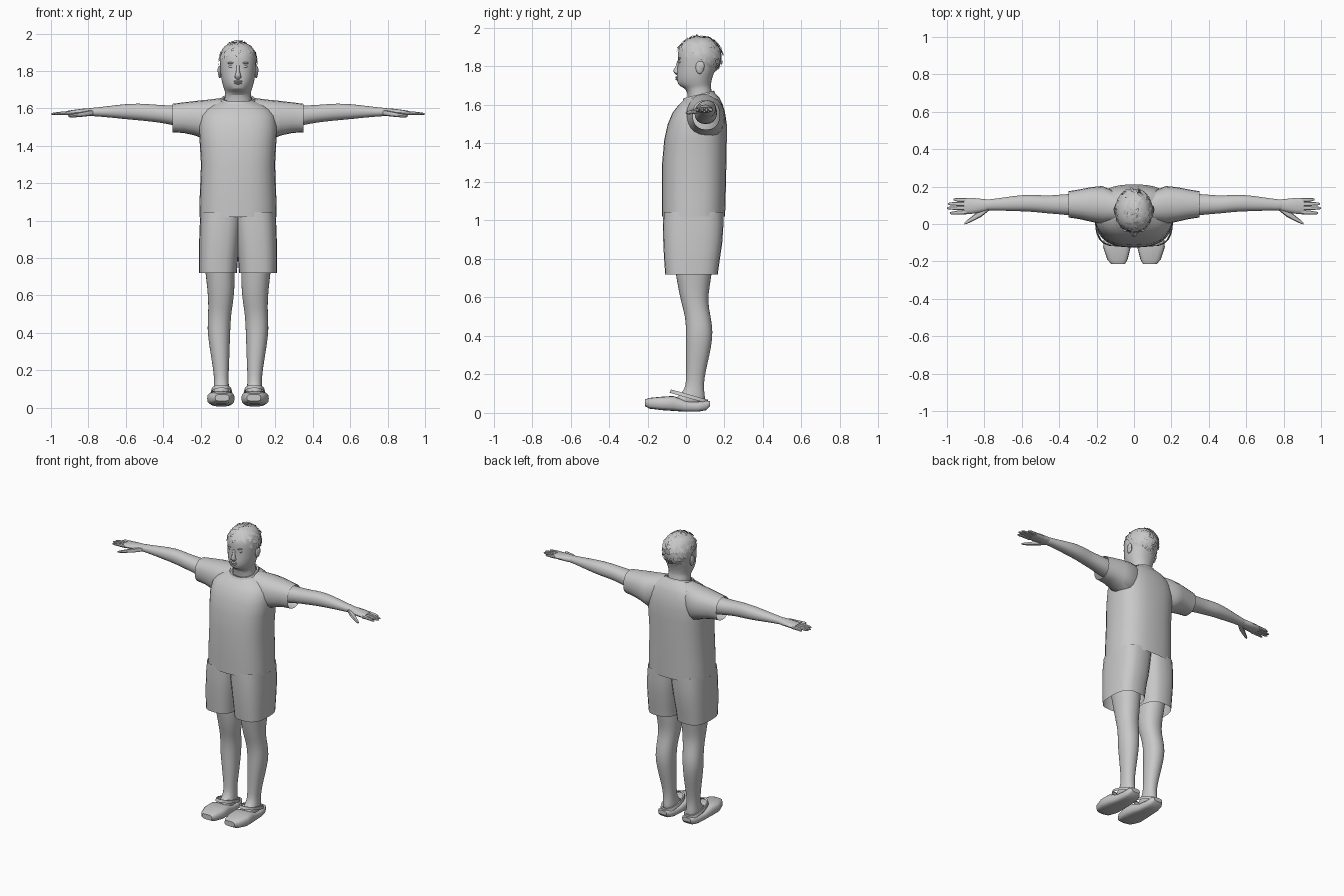
import bpy, bmesh, math, random
from mathutils import Vector, Matrix

random.seed(4)
GREY = bpy.data.materials.new("plain grey")
GREY.diffuse_color = (0.58, 0.58, 0.58, 1)


def finish(name, bm, mirror=False, subsurf=0):
    me = bpy.data.meshes.new(name)
    bm.to_mesh(me)
    bm.free()
    me.materials.append(GREY)
    ob = bpy.data.objects.new(name, me)
    bpy.context.collection.objects.link(ob)
    if mirror:
        ob.modifiers.new("mirror", 'MIRROR').use_mirror_merge = False
    if subsurf:
        m = ob.modifiers.new("smooth", 'SUBSURF')
        m.levels = m.render_levels = subsurf
    return ob


def loft(bm, axis, sections, n=20, e=2.2, caps=(True, True)):
    """Rings along an axis; section = (position, u0, u1, v0, v1[, tilt])."""
    rings = []
    for t, u0, u1, v0, v1, *tilt in sections:
        ring = []
        for i in range(n):
            a = 2 * math.pi * i / n
            c, s = math.cos(a), math.sin(a)
            u = (u0 + u1) / 2 + (u1 - u0) / 2 * math.copysign(abs(c) ** (2 / e), c)
            dv = (v1 - v0) / 2 * math.copysign(abs(s) ** (2 / e), s)
            v = (v0 + v1) / 2 + dv
            w = t + (tilt[0] * dv if tilt else 0)
            ring.append(bm.verts.new({'x': (w, u, v), 'y': (u, w, v), 'z': (u, v, w)}[axis]))
        rings.append(ring)
    faces = []
    for a, b in zip(rings, rings[1:]):
        for i in range(n):
            j = (i + 1) % n
            faces.append(bm.faces.new((a[i], a[j], b[j], b[i])))
    if caps[0]:
        faces.append(bm.faces.new(rings[0][::-1]))
    if caps[1]:
        faces.append(bm.faces.new(rings[-1]))
    # the y axis mapping reverses the winding
    if axis == 'y':
        bmesh.ops.reverse_faces(bm, faces=faces)
    return rings


def part(name, axis, sections, mirror=False, subsurf=0, **kw):
    bm = bmesh.new()
    loft(bm, axis, sections, **kw)
    return finish(name, bm, mirror, subsurf)


def blob(bm, loc, size, seg=12):
    m = Matrix.Translation(loc) @ Matrix.Diagonal((*size, 1))
    bmesh.ops.create_uvsphere(bm, u_segments=seg, v_segments=8, radius=1, matrix=m)


# shirt body, open at the hem and the collar
part("shirt", 'z', [
    (1.02, -.207, .207, -.125, .203), (1.12, -.205, .205, -.126, .206),
    (1.30, -.198, .198, -.124, .21), (1.42, -.205, .205, -.113, .212),
    (1.50, -.21, .21, -.095, .212), (1.56, -.2, .2, -.07, .203),
    (1.595, -.178, .178, -.05, .19, .08), (1.62, -.145, .145, -.034, .175, .15),
    (1.645, -.09, .09, -.014, .148, .25)], n=28, e=2.6, caps=(False, False))
# raised collar edge
part("collar", 'z', [
    (1.643, -.094, .094, -.018, .15, .25), (1.655, -.088, .088, -.012, .146, .25),
    (1.652, -.076, .076, -.002, .138, .25)], n=28, caps=(False, False))
# short sleeves
part("sleeves", 'x', [
    (.09, .01, .17, 1.46, 1.655), (.17, -.0, .203, 1.43, 1.645),
    (.23, .012, .197, 1.455, 1.639), (.29, .026, .185, 1.468, 1.632),
    (.35, .035, .175, 1.472, 1.624)], mirror=True, e=2.3, caps=(False, False))

# shorts: one tube per leg, meeting on the centre seam
part("shorts", 'z', [
    (.72, .006, .208, -.108, .165), (.80, .0, .209, -.114, .176),
    (.88, -.01, .208, -.118, .188), (.97, -.02, .205, -.12, .194),
    (1.045, -.03, .2, -.117, .194)], mirror=True, n=24, e=2.8, caps=(False, False))

# legs running down into the feet
part("legs", 'z', [
    (.86, .02, .19, -.075, .15), (.74, .016, .178, -.058, .138),
    (.66, .016, .168, -.044, .125), (.58, .022, .160, -.028, .113),
    (.50, .036, .160, -.004, .130), (.42, .04, .166, -.001, .142),
    (.34, .043, .156, -.001, .132), (.25, .046, .141, .0, .111),
    (.17, .050, .129, .0, .094), (.12, .049, .128, -.006, .094),
    (.085, .044, .132, -.045, .10), (.04, .04, .138, -.1, .105)],
    mirror=True, subsurf=1, n=16)

# clogs: sole with rocker toe, closed front and open heel
bm = bmesh.new()
loft(bm, 'y', [
    (-.213, .048, .122, .035, .07), (-.19, .034, .143, .022, .078),
    (-.125, .018, .165, .014, .084), (-.065, .02, .16, .01, .088),
    (0, .032, .148, .006, .062), (.06, .037, .143, .006, .058),
    (.105, .044, .136, .014, .064), (.125, .058, .122, .035, .062)], n=16, e=3.4)
finish("clogs", bm, mirror=True)
# strap over the instep and round the heel
bm = bmesh.new()
loft(bm, 'z', [
    (.076, .03, .146, -.085, .118, -.28), (.095, .034, .142, -.078, .114, -.28),
    (.094, .042, .134, -.066, .104, -.28)], n=20, caps=(False, False))
finish("straps", bm, mirror=True)

# bare arms
part("arms", 'x', [
    (.2, .04, .165, 1.49, 1.62), (.33, .042, .162, 1.503, 1.616),
    (.38, .050, .160, 1.517, 1.616), (.46, .055, .151, 1.528, 1.622),
    (.53, .064, .158, 1.535, 1.627), (.60, .067, .156, 1.541, 1.624),
    (.69, .070, .144, 1.551, 1.613), (.77, .074, .131, 1.558, 1.603),
    (.81, .070, .132, 1.558, 1.602)], mirror=True, subsurf=1, n=16)
# hands: palm, four fingers and a thumb
bm = bmesh.new()
loft(bm, 'x', [
    (.78, .073, .131, 1.56, 1.601), (.82, .062, .135, 1.558, 1.599),
    (.87, .054, .140, 1.560, 1.593), (.91, .054, .138, 1.562, 1.587)], n=12)
for y, tip, length in ((.064, .058, .985), (.085, .085, 1.0), (.106, .108, .995), (.127, .131, .965)):
    loft(bm, 'x', [
        (.895, y - .012, y + .012, 1.563, 1.586),
        (.945, (y + tip) / 2 - .010, (y + tip) / 2 + .010, 1.564, 1.582),
        (length - .012, tip - .008, tip + .008, 1.564, 1.577),
        (length, tip - .004, tip + .004, 1.567, 1.573)], n=8)
loft(bm, 'x', [
    (.775, .072, .105, 1.562, 1.592), (.82, .036, .078, 1.556, 1.584),
    (.865, .014, .042, 1.552, 1.574), (.895, .0, .019, 1.551, 1.567),
    (.907, -.002, .007, 1.554, 1.562)], n=8)
finish("hands", bm, mirror=True)

# neck and head, with the jaw narrowed towards the chin
bm = bmesh.new()
loft(bm, 'z', [
    (1.58, -.085, .085, .01, .15), (1.64, -.073, .073, .008, .14),
    (1.675, -.07, .07, .006, .133), (1.693, -.072, .072, -.02, .13),
    (1.703, -.077, .077, -.042, .13), (1.735, -.088, .088, -.05, .134),
    (1.775, -.094, .094, -.047, .15), (1.82, -.096, .096, -.042, .166),
    (1.87, -.098, .098, -.046, .176), (1.91, -.089, .089, -.032, .167),
    (1.938, -.068, .068, -.003, .143), (1.954, -.03, .03, .035, .105)], n=24)
for v in bm.verts:
    if 1.68 < v.co.z < 1.8 and v.co.y < .06:
        v.co.x *= 1 - 2.6 * (.06 - v.co.y) * (1.82 - v.co.z) / .13
finish("head", bm, subsurf=1)

# nose, lips, brows, eyes and ears
bm = bmesh.new()
loft(bm, 'z', [
    (1.755, -.011, .011, -.05, -.03), (1.766, -.019, .019, -.062, -.03),
    (1.778, -.015, .015, -.068, -.03), (1.80, -.009, .009, -.055, -.03),
    (1.83, -.008, .008, -.045, -.03)], n=10)
finish("nose", bm)
bm = bmesh.new()
blob(bm, (0, -.046, 1.744), (.024, .009, .006))
blob(bm, (0, -.046, 1.734), (.021, .009, .006))
finish("lips", bm)
bm = bmesh.new()
blob(bm, (.036, -.030, 1.823), (.015, .009, .007))
finish("eyes", bm, mirror=True)
bm = bmesh.new()
blob(bm, (.036, -.033, 1.842), (.022, .009, .006))
finish("brows", bm, mirror=True)
bm = bmesh.new()
blob(bm, (.097, .072, 1.795), (.010, .022, .034))
blob(bm, (.101, .078, 1.803), (.008, .018, .024))
finish("ears", bm, mirror=True)

# hair: a ragged cap above a sloping hairline, covered in short tufts
CENTRE, SIZE = Vector((0, .07, 1.853)), Vector((.1, .12, .107))


def above_hairline(p):
    return p.z > 1.90 - .8 * (p.y + .04)


bm = bmesh.new()
blob(bm, CENTRE, SIZE, seg=24)
for v in bm.verts:
    v.co = CENTRE + (v.co - CENTRE) * random.uniform(.96, 1.02)
bald = [f for f in bm.faces if not above_hairline(f.calc_center_median()) or random.random() < .08]
bmesh.ops.delete(bm, geom=bald, context='FACES')
for _ in range(420):
    d = Vector([random.gauss(0, 1) for _ in range(3)]).normalized()
    p = CENTRE + Vector(a * b for a, b in zip(d, SIZE)) * random.uniform(.97, 1.03)
    if not above_hairline(p):
        continue
    flow = Vector((random.uniform(-.8, .8), random.uniform(-.3, .8), -.8))
    flow = (flow - d * flow.dot(d)).normalized() * random.uniform(.014, .026)
    side = flow.cross(d) * random.uniform(.3, .6)
    pts = (p - side, p + side, p + flow + side * .5 + d * .002, p + flow * 1.3 - side * .3)
    bm.faces.new([bm.verts.new(q) for q in pts])
finish("hair", bm)

# smooth shading with sharp creases kept
for ob in bpy.context.collection.objects:
    ob.select_set(True)
    bpy.context.view_layer.objects.active = ob
bpy.ops.object.shade_smooth_by_angle(angle=math.radians(42))
